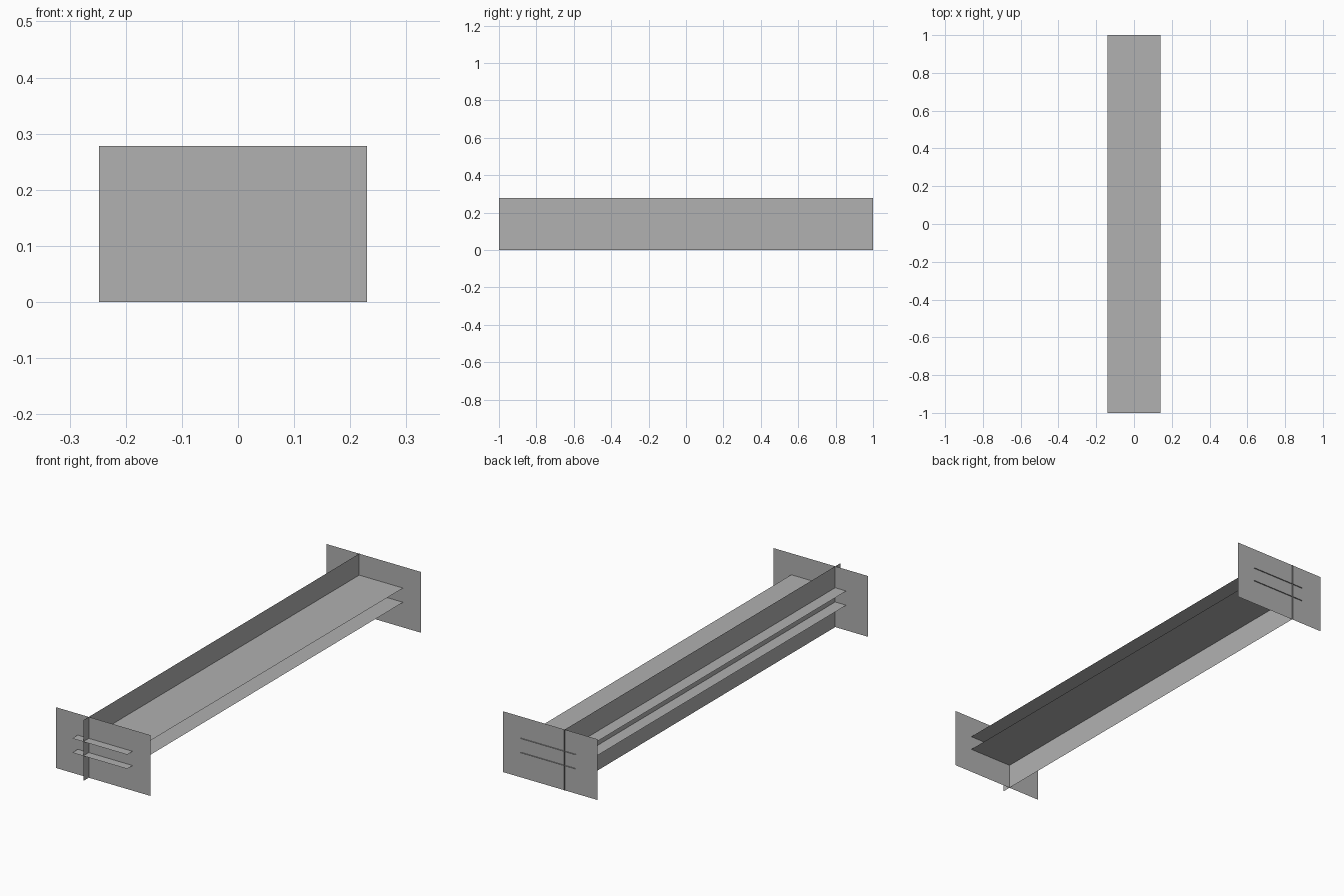
import bpy, bmesh
from mathutils import Vector

if "Cube" in bpy.data.objects:
    bpy.data.objects.remove(bpy.data.objects["Cube"])

# mid grey shared by every panel
grey = bpy.data.materials.new("mid_grey")
grey.diffuse_color = (0.44, 0.44, 0.44, 1)
grey.use_nodes = True
grey.node_tree.nodes["Principled BSDF"].inputs["Base Color"].default_value = grey.diffuse_color


def sheet(name, corner, side_a, side_b):
    """Flat four-sided panel spanned by two edge vectors."""
    c, a, b = Vector(corner), Vector(side_a), Vector(side_b)
    bm = bmesh.new()
    bm.faces.new([bm.verts.new(p) for p in (c, c + a, c + a + b, c + b)])
    mesh = bpy.data.meshes.new(name)
    bm.to_mesh(mesh)
    bm.free()
    mesh.materials.append(grey)
    obj = bpy.data.objects.new(name, mesh)
    bpy.context.collection.objects.link(obj)
    return obj


HEIGHT = 0.278
LENGTH = 2.0

# long upright panel, left of centre
sheet("upright_panel", (-0.083, -1, 0), (0, LENGTH, 0), (0, 0, HEIGHT))

# two long level panels crossing the upright one
for name, z in (("lower_shelf", 0.115), ("upper_shelf", 0.18)):
    sheet(name, (-HEIGHT / 2, -1, z), (HEIGHT, 0, 0), (0, LENGTH, 0))

# wide cross panels near both ends
for name, y in (("front_end_panel", -0.96), ("back_end_panel", 0.995)):
    sheet(name, (-0.248, y, 0), (0.478, 0, 0), (0, 0, HEIGHT))
